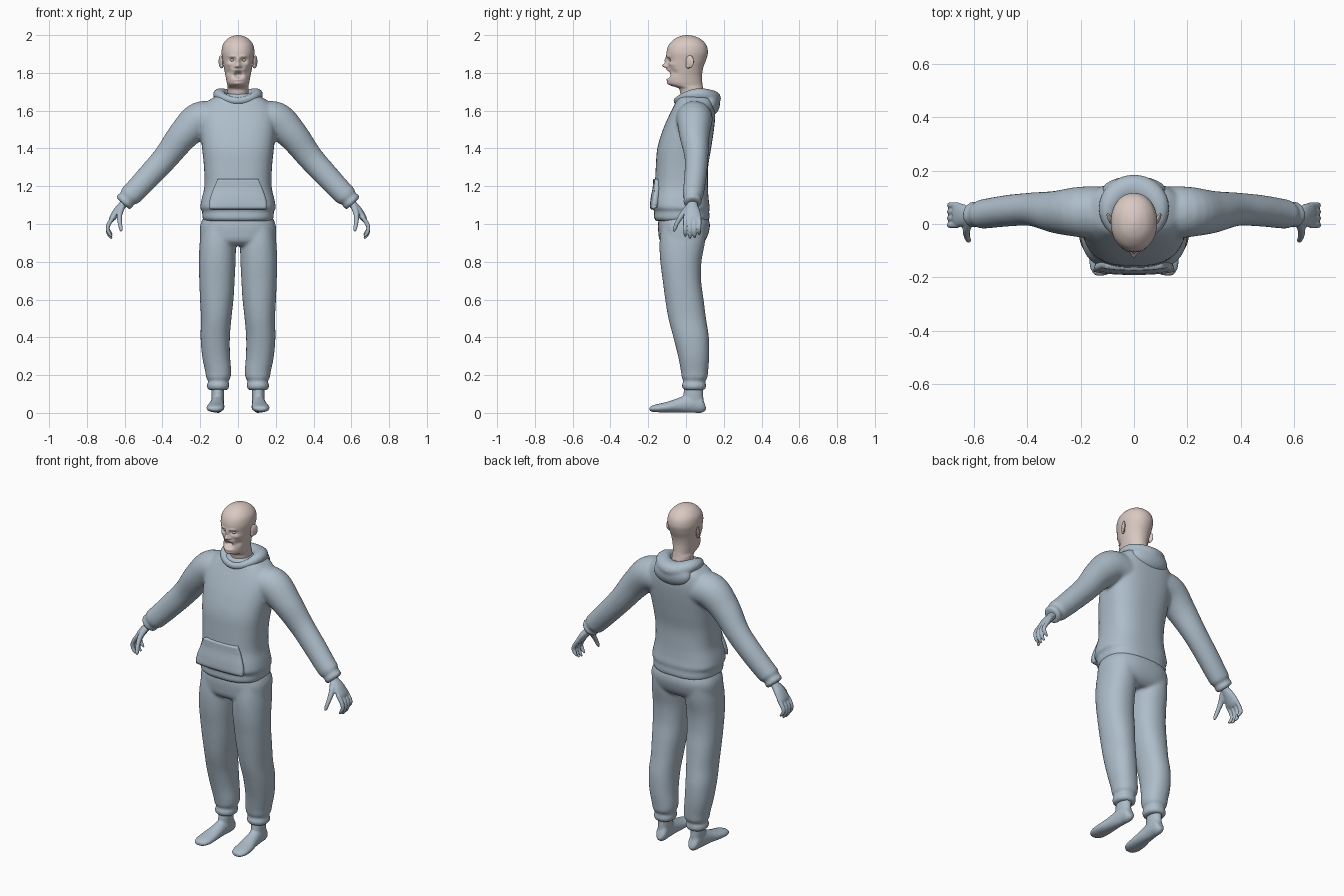
import bpy, bmesh, math
from mathutils import Vector, Matrix


def material(name, rgb):
    m = bpy.data.materials.new(name)
    m.diffuse_color = (*rgb, 1)
    return m


CLOTH = material("blue_grey", (0.42, 0.51, 0.59))
SKIN = material("pale_skin", (0.70, 0.58, 0.54))
TEETH = material("teeth_white", (0.85, 0.83, 0.80))


def smooth(table, k=6):
    """Catmull-Rom interpolation of rows of numbers."""
    out, n = [], len(table)
    for i in range(n - 1):
        a, b, c, d = (table[min(max(j, 0), n - 1)] for j in (i - 1, i, i + 1, i + 2))
        for s in range(k):
            t = s / k
            out.append([q + 0.5 * t * (r - p + t * (2 * p - 5 * q + 4 * r - w + t * (3 * (q - r) + w - p)))
                        for p, q, r, w in zip(a, b, c, d)])
    return out + [list(table[-1])]


def loft(bm, rings, closed=False):
    """Skin a list of equal point rings, capped unless closed."""
    vs = [[bm.verts.new(p) for p in r] for r in rings]
    n, m = len(vs[0]), len(vs)
    for i in range(m if closed else m - 1):
        a, b = vs[i], vs[(i + 1) % m]
        for j in range(n):
            bm.faces.new((a[j], a[(j + 1) % n], b[(j + 1) % n], b[j]))
    if not closed:
        bm.faces.new(vs[0][::-1])
        bm.faces.new(vs[-1])


def stack(bm, table, p=2.0, n=40, k=6):
    """Horizontal superellipse sections: z, x0, x1, y front, y back."""
    rings = []
    for z, x0, x1, y0, y1 in smooth(table, k):
        ring = []
        for j in range(n):
            c, s = math.cos(j * math.tau / n), math.sin(j * math.tau / n)
            ring.append(((x0 + x1) / 2 + (x1 - x0) / 2 * math.copysign(abs(c) ** (2 / p), c),
                         (y0 + y1) / 2 + (y1 - y0) / 2 * math.copysign(abs(s) ** (2 / p), s), z))
        rings.append(ring)
    loft(bm, rings)


def tube(bm, table, side, n=20):
    """Elliptical sections along a path: x, y, z, radius along side, other radius."""
    rows = smooth(table, 5)
    rings = []
    for i, (x, y, z, a, b) in enumerate(rows):
        t = Vector(rows[min(i + 1, len(rows) - 1)][:3]) - Vector(rows[max(i - 1, 0)][:3])
        t.normalize()
        u = (Vector(side) - t * t.dot(Vector(side))).normalized()
        v = t.cross(u)
        rings.append([Vector((x, y, z)) + u * a * math.cos(q) + v * b * math.sin(q)
                      for q in (j * math.tau / n for j in range(n))])
    loft(bm, rings)


def blob(bm, pos, scale, turn=0):
    bmesh.ops.create_uvsphere(bm, u_segments=24, v_segments=16, radius=1,
                              matrix=Matrix.Translation(pos) @ Matrix.Rotation(turn, 4, 'Z')
                              @ Matrix.Diagonal((*scale, 1)))


def mirror(bm):
    g = bmesh.ops.duplicate(bm, geom=bm.verts[:] + bm.edges[:] + bm.faces[:])["geom"]
    for v in g:
        if isinstance(v, bmesh.types.BMVert):
            v.co.x *= -1


def finish(name, bm, mat, voxel=0, rounds=4):
    bmesh.ops.recalc_face_normals(bm, faces=bm.faces)
    me = bpy.data.meshes.new(name)
    bm.to_mesh(me)
    bm.free()
    me.materials.append(mat)
    me.shade_smooth()
    ob = bpy.data.objects.new(name, me)
    bpy.context.collection.objects.link(ob)
    if voxel:
        r = ob.modifiers.new("blend", 'REMESH')
        r.mode, r.voxel_size, r.use_smooth_shade = 'VOXEL', voxel, True
        s = ob.modifiers.new("soften", 'SMOOTH')
        s.factor, s.iterations = 0.5, rounds
    return ob


def sym(rows):
    return [(z, -h, h, f, b) for z, h, f, b in rows]


# Hoodie: sleeves with cuffs, blended into the body
bm = bmesh.new()
tube(bm, [(.10, .04, 1.55, .10, .09), (.20, .045, 1.55, .095, .097), (.29, .045, 1.47, .08, .082),
          (.38, .055, 1.355, .063, .069), (.47, .05, 1.255, .059, .064), (.545, .04, 1.175, .056, .06),
          (.575, .036, 1.147, .053, .057), (.585, .036, 1.136, .043, .046), (.60, .035, 1.119, .05, .052),
          (.61, .035, 1.108, .042, .044)], (0, 1, 0), 32)
mirror(bm)
BODY = sym([(1.015, .175, -.155, .115), (1.03, .188, -.17, .125), (1.07, .19, -.168, .122),
            (1.085, .20, -.18, .126), (1.13, .193, -.178, .12), (1.2, .178, -.166, .116),
            (1.3, .18, -.16, .117), (1.4, .19, -.152, .133), (1.5, .2, -.122, .148),
            (1.58, .2, -.087, .155), (1.64, .17, -.057, .15), (1.675, .12, -.042, .14),
            (1.69, .08, -.03, .12)])
stack(bm, BODY, 2.6, 64)
finish("hoodie", bm, CLOTH, 0.009, 5)

# Front pocket wrapped over the belly
rows = smooth(BODY, 10)


def front_y(x, z):
    _, _, h, f, b = min(rows, key=lambda r: abs(r[0] - z))
    return (f + b) / 2 - (b - f) / 2 * max(0, 1 - abs(x / h) ** 2.6) ** (1 / 2.6)


bm = bmesh.new()
grid = []
for j in range(17):
    v = j / 16
    w = .152 - .045 * max(0, (v - .25) / .75) ** 1.3
    z = 1.078 + .16 * v
    grid.append([bm.verts.new((w * u, front_y(w * u, z) - .01 - .024 * abs(u) ** 3 * (1 - .6 * v), z))
                 for u in (i / 12 - 1 for i in range(25))])
for a, b in zip(grid, grid[1:]):
    for i in range(24):
        bm.faces.new((a[i], a[i + 1], b[i + 1], b[i]))
pocket = finish("front_pocket", bm, CLOTH)
sol = pocket.modifiers.new("thickness", 'SOLIDIFY')
sol.thickness, sol.offset = 0.03, -1

# Hood: thick collar ring, hanging at the back
bm = bmesh.new()
rings = []
for i in range(64):
    a = i * math.tau / 64
    back = (1 - math.cos(a)) / 2
    c = Vector((.098 * math.sin(a), -.05 + .185 * back, 1.652 + .014 * back + .026 * math.sin(a) ** 2))
    out = Vector((math.sin(a), -math.cos(a), 0))
    rings.append([c + out * (.016 + .034 * back) * math.cos(q) + Vector((0, 0, (.02 + .022 * back) * math.sin(q)))
                  for q in (j * math.tau / 20 for j in range(20))])
loft(bm, rings, closed=True)
blob(bm, (0, .125, 1.638), (.12, .055, .068))
finish("hood", bm, CLOTH, 0.008, 3)

# Trousers: two legs joined at the hips
bm = bmesh.new()
stack(bm, [(1.0, .015, .19, -.13, .11), (.9, .011, .203, -.14, .1), (.8, .013, .207, -.136, .082),
           (.7, .018, .205, -.123, .08), (.6, .024, .201, -.11, .093), (.5, .035, .196, -.093, .106),
           (.4, .043, .198, -.067, .121), (.3, .042, .19, -.042, .123), (.22, .036, .174, -.027, .117),
           (.185, .04, .168, -.022, .113), (.168, .052, .156, -.012, .099), (.15, .046, .164, -.022, .107),
           (.13, .048, .162, -.018, .104), (.12, .06, .15, -.005, .095)], 2.2)
mirror(bm)
stack(bm, sym([(1.06, .17, -.14, .11), (1.0, .198, -.148, .126), (.95, .202, -.146, .119),
               (.91, .196, -.138, .1), (.885, .15, -.11, .07)]), 2.5, 64)
finish("trousers", bm, CLOTH, 0.009, 4)

# Feet with ankles
bm = bmesh.new()
tube(bm, [(.105, .1, .045, .018, .022), (.105, .084, .042, .03, .042), (.107, .04, .05, .034, .05),
          (.11, 0, .046, .036, .046), (.113, -.05, .038, .041, .036), (.118, -.10, .03, .047, .028),
          (.121, -.15, .025, .047, .022), (.121, -.18, .022, .036, .016), (.12, -.193, .022, .02, .01)],
     (1, 0, 0))
stack(bm, [(.03, .078, .135, .0, .095), (.08, .074, .14, -.015, .092), (.15, .072, .142, -.005, .09)])
mirror(bm)
finish("feet", bm, CLOTH, 0.007, 2)

# Hands: palm, four curled fingers and a thumb
bm = bmesh.new()
tube(bm, [(.58, .035, 1.14, .027, .022), (.61, .034, 1.102, .028, .021), (.638, .033, 1.07, .041, .021),
          (.662, .034, 1.035, .046, .018), (.672, .034, 1.018, .042, .012)], (0, 1, 0))
for y, drop in ((-.004, .01), (.021, 0), (.046, .004), (.07, .02)):
    tube(bm, [(.658, y, 1.04, .011, .012), (.684, y, 1.0, .0115, .0115),
              (.69, y, .967 + drop / 2, .0105, .0105), (.68, y, .938 + drop, .0095, .0095),
              (.667, y, .923 + drop, .005, .005)], (0, 1, 0), 12)
tube(bm, [(.615, .012, 1.09, .016, .018), (.627, -.02, 1.05, .015, .015), (.626, -.045, 1.01, .012, .012),
          (.62, -.06, .975, .01, .01), (.618, -.064, .96, .005, .005)], (0, 1, 0), 12)
mirror(bm)
finish("hands", bm, CLOTH, 0.0045, 2)

# Head and neck, with face features pushed in and out along the front
bm = bmesh.new()
stack(bm, sym([(1.62, .06, -.02, .1), (1.69, .055, -.03, .095), (1.718, .055, -.04, .09),
               (1.733, .056, -.08, .088), (1.75, .06, -.097, .086), (1.79, .067, -.094, .085),
               (1.83, .075, -.096, .092), (1.87, .082, -.1, .107), (1.91, .087, -.103, .116),
               (1.95, .08, -.09, .106), (1.98, .056, -.06, .076), (1.995, .027, -.028, .04),
               (2.0, .004, 0, .01)]), 2.1, 96, 9)
FACE = [(0, 1.838, .011, .012, .03), (0, 1.866, .009, .018, .014), (.013, 1.833, .007, .007, .01),
        (.03, 1.888, .018, .007, .006), (.03, 1.868, .014, .01, -.013), (.052, 1.845, .014, .011, .007),
        (.05, 1.803, .014, .016, -.01), (0, 1.789, .021, .013, -.032), (0, 1.816, .026, .005, .007),
        (0, 1.764, .024, .006, .008), (0, 1.743, .02, .01, .005)]
for v in bm.verts:
    if v.co.y < 0:
        x, z = abs(v.co.x), v.co.z
        v.co.y -= sum(d * math.exp(-((x - fx) / sx) ** 2 - ((z - fz) / sz) ** 2)
                      for fx, fz, sx, sz, d in FACE)
finish("head", bm, SKIN)

# Eyes and ears
bm = bmesh.new()
blob(bm, (.03, -.077, 1.868), (.013, .012, .009))
mirror(bm)
finish("eyes", bm, SKIN)
bm = bmesh.new()
blob(bm, (.091, .02, 1.86), (.008, .023, .033), -.4)
blob(bm, (.086, .012, 1.838), (.008, .012, .014), -.3)
mirror(bm)
finish("ears", bm, SKIN)

# Upper teeth inside the open mouth
bm = bmesh.new()
blob(bm, (0, -.07, 1.801), (.018, .01, .005))
finish("teeth", bm, TEETH)
